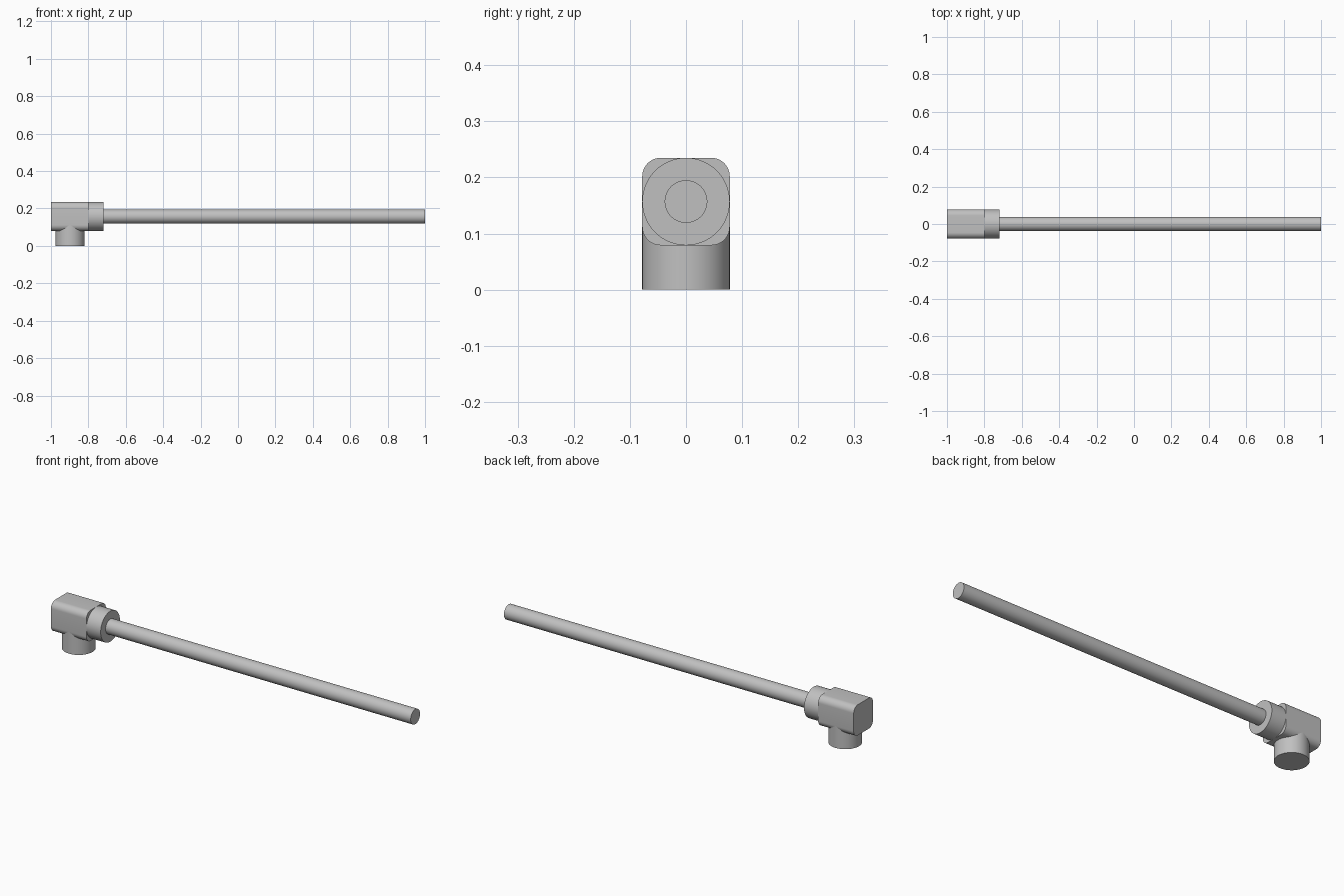
import bpy
import bmesh
from math import pi
from mathutils import Matrix, Vector

cube = bpy.data.objects.get("Cube")
if cube:
    bpy.data.objects.remove(cube, do_unlink=True)

grey = bpy.data.materials.new("plain grey")
grey.use_nodes = True
colour = (0.53, 0.53, 0.53, 1)
grey.diffuse_color = colour
grey.node_tree.nodes["Principled BSDF"].inputs["Base Color"].default_value = colour

AXIS_Z = 0.157   # height of the rod axis
RADIUS = 0.078   # collar, spigot and half the body width


def finish(name, bm):
    mesh = bpy.data.meshes.new(name)
    bm.to_mesh(mesh)
    bm.free()
    mesh.materials.append(grey)
    obj = bpy.data.objects.new(name, mesh)
    bpy.context.collection.objects.link(obj)
    bpy.ops.object.select_all(action='DESELECT')
    obj.select_set(True)
    bpy.context.view_layer.objects.active = obj
    bpy.ops.object.shade_smooth_by_angle(angle=pi / 6)
    return obj


def cylinder(name, radius, start, end):
    start, end = Vector(start), Vector(end)
    span = end - start
    turn = span.to_track_quat('Z', 'Y').to_matrix().to_4x4()
    bm = bmesh.new()
    bmesh.ops.create_cone(bm, cap_ends=True, segments=64, radius1=radius,
                          radius2=radius, depth=span.length,
                          matrix=Matrix.Translation((start + end) / 2) @ turn)
    return finish(name, bm)


# Elbow body: a block with its four lengthwise edges rounded
bm = bmesh.new()
bmesh.ops.create_cube(bm, size=1, matrix=Matrix.Translation((-0.9, 0, AXIS_Z))
                      @ Matrix.Diagonal((0.2, 2 * RADIUS, 2 * RADIUS, 1)))
long_edges = [e for e in bm.edges
              if abs(e.verts[0].co.x - e.verts[1].co.x) > 0.1]
bmesh.ops.bevel(bm, geom=long_edges, offset=0.033, segments=10,
                profile=0.5, affect='EDGES')
finish("elbow_body", bm)

# Round parts
cylinder("collar", RADIUS, (-0.81, 0, AXIS_Z), (-0.72, 0, AXIS_Z))
cylinder("rod", 0.038, (-0.73, 0, AXIS_Z), (1, 0, AXIS_Z))
cylinder("bottom_spigot", RADIUS, (-0.898, 0, 0), (-0.898, 0, AXIS_Z))
